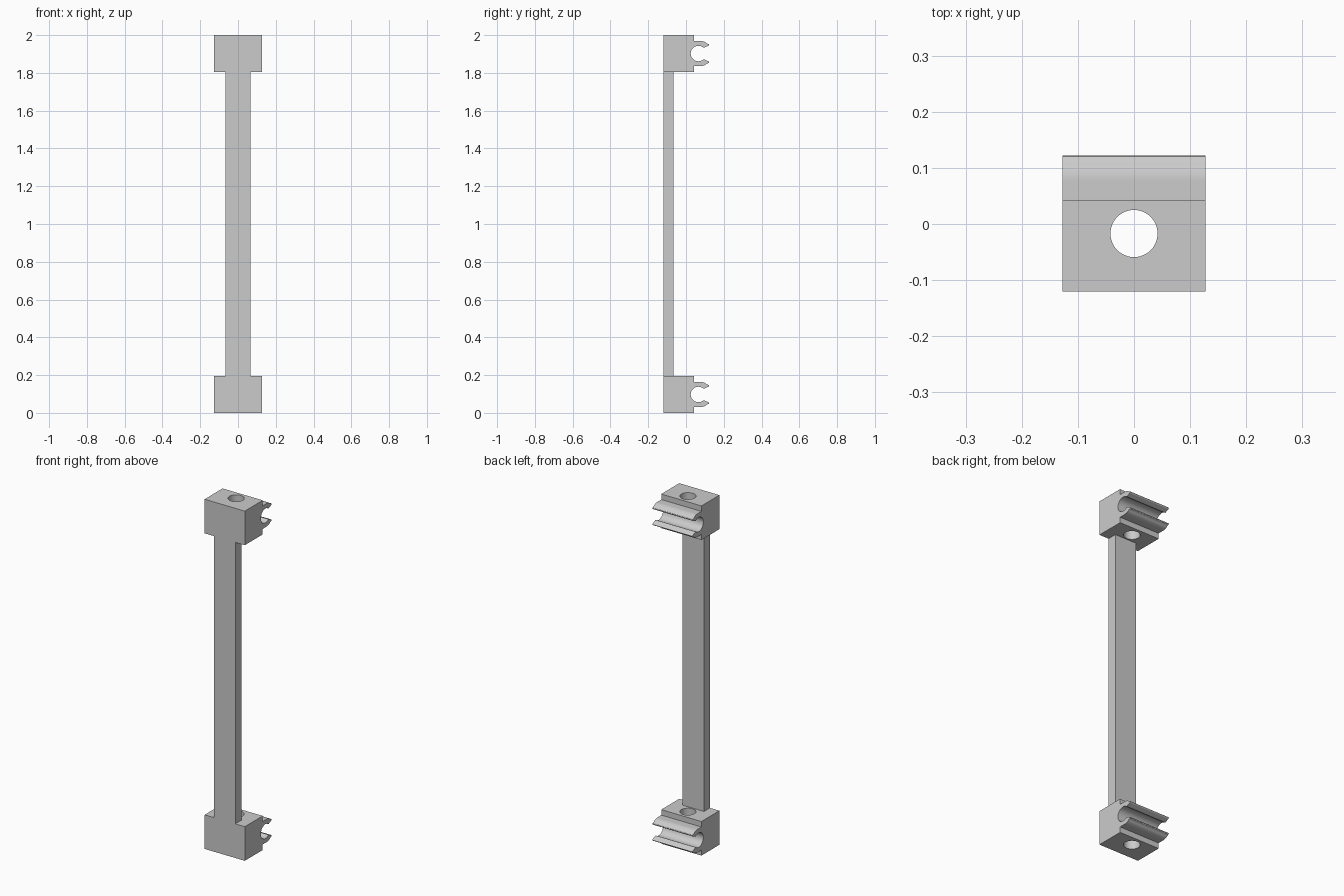
import bpy, bmesh, math
from mathutils import Vector

cube = bpy.data.objects.get("Cube")
if cube:
    bpy.data.objects.remove(cube, do_unlink=True)

grey = bpy.data.materials.new("light_grey")
grey.use_nodes = True
grey.diffuse_color = (0.6, 0.6, 0.6, 1)
grey.node_tree.nodes["Principled BSDF"].inputs["Base Color"].default_value = (0.6, 0.6, 0.6, 1)

HALF_W, FRONT, BACK, BLOCK_H = 0.127, -0.12, 0.042, 0.195
MID = BLOCK_H / 2          # height of the clip axis within a block
CLIP_Y, CLIP_R = 0.066, 0.041


def arc(cy, cz, ry, rz, start, end, steps):
    """Points (y, z) along an elliptical arc, angles in degrees."""
    angles = [math.radians(start + (end - start) * i / steps) for i in range(steps + 1)]
    return [(cy + ry * math.cos(a), cz + rz * math.sin(a)) for a in angles]


def extrude_profile(name, points, half_width):
    """Extrude a closed (y, z) outline along x."""
    bm = bmesh.new()
    face = bm.faces.new([bm.verts.new((-half_width, y, z)) for y, z in points])
    new = bmesh.ops.extrude_face_region(bm, geom=[face])["geom"]
    bmesh.ops.translate(bm, vec=Vector((2 * half_width, 0, 0)),
                        verts=[v for v in new if isinstance(v, bmesh.types.BMVert)])
    bmesh.ops.recalc_face_normals(bm, faces=bm.faces)
    mesh = bpy.data.meshes.new(name)
    bm.to_mesh(mesh)
    bm.free()
    mesh.materials.append(grey)
    obj = bpy.data.objects.new(name, mesh)
    bpy.context.collection.objects.link(obj)
    return obj


# Upper clip arm: flat root, drooping outer curve, rounded lip, flared mouth
upper_arm = [(BACK, 0.066)]
upper_arm += arc(0.078, 0.036, 0.040, 0.030, 90, 35, 10)
upper_arm += arc(0.114, 0.046, 0.008, 0.006, 40, -70, 6)
upper_arm += [(0.107, 0.036), (0.100, 0.033)]
socket = arc(CLIP_Y, 0, CLIP_R, CLIP_R, 48, 312, 40)
lower_arm = [(y, -z) for y, z in reversed(upper_arm)]
clip = [(y, z + MID) for y, z in upper_arm + socket + lower_arm]
block_profile = [(BACK, 0), (FRONT, 0), (FRONT, BLOCK_H), (BACK, BLOCK_H)] + clip

# Screw hole cutter
bpy.ops.mesh.primitive_cylinder_add(vertices=48, radius=0.042, depth=3, location=(0, -0.017, 1))
cutter = bpy.context.object
cutter.name = "screw_hole_cutter"
cutter.data.materials.append(grey)
cutter.hide_render = True
cutter.hide_set(True)

# End blocks with clips
for name, height in (("bottom_clip_block", 0), ("top_clip_block", 2 - BLOCK_H)):
    block = extrude_profile(name, [(y, z + height) for y, z in block_profile], HALF_W)
    hole = block.modifiers.new("screw_hole", "BOOLEAN")
    hole.operation = "DIFFERENCE"
    hole.solver = "EXACT"
    hole.object = cutter
    bpy.ops.object.select_all(action="DESELECT")
    block.select_set(True)
    bpy.context.view_layer.objects.active = block
    bpy.ops.object.modifier_apply(modifier=hole.name)
    bpy.ops.object.shade_smooth_by_angle(angle=math.radians(30))

bpy.data.objects.remove(cutter, do_unlink=True)

# Flat bar joining the blocks along the front
bar_back = -0.066
extrude_profile("connecting_bar", [(FRONT, BLOCK_H), (bar_back, BLOCK_H),
                                   (bar_back, 2 - BLOCK_H), (FRONT, 2 - BLOCK_H)], 0.067)
